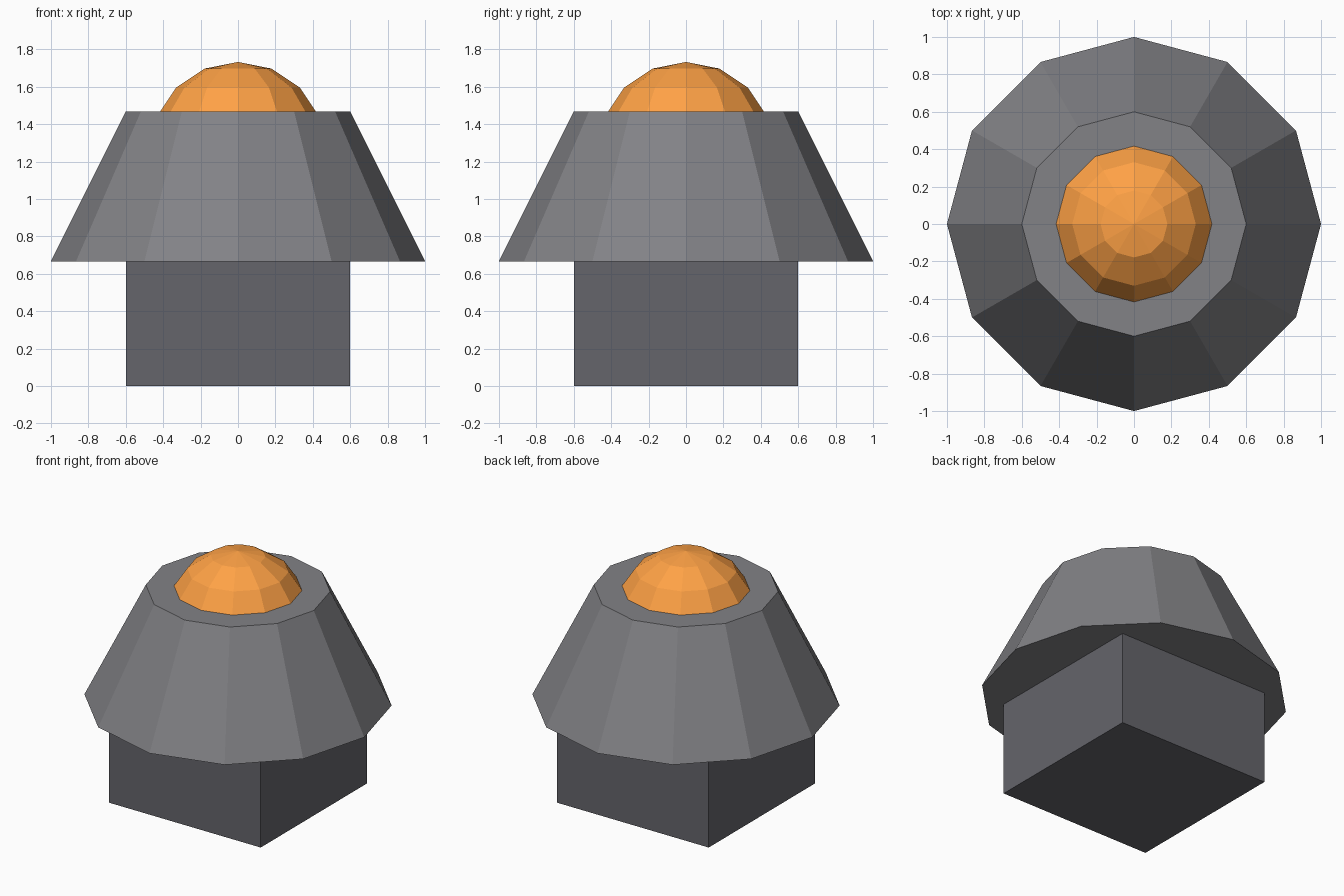
import bpy

if "Cube" in bpy.data.objects:
    bpy.data.objects.remove(bpy.data.objects["Cube"])

SIDES = 12
BASE_H = 0.667
SHADE_H = 0.8
TOP = 1.733
BULB_R = 0.467


def finish(name, color):
    obj = bpy.context.object
    obj.name = name
    mat = bpy.data.materials.new(name + "_color")
    mat.diffuse_color = (*color, 1)
    mat.use_nodes = True
    mat.node_tree.nodes["Principled BSDF"].inputs["Base Color"].default_value = mat.diffuse_color
    obj.data.materials.append(mat)
    return obj


# Square base block, dark grey
bpy.ops.mesh.primitive_cube_add(size=1, location=(0, 0, BASE_H / 2))
base = finish("base_block", (0.13, 0.13, 0.147))
base.scale = (1.2, 1.2, BASE_H)
bpy.ops.object.transform_apply(location=False, rotation=False, scale=True)

# Tapered twelve-sided housing, mid grey
bpy.ops.mesh.primitive_cone_add(vertices=SIDES, radius1=1.0, radius2=0.6,
                                depth=SHADE_H, location=(0, 0, BASE_H + SHADE_H / 2))
finish("tapered_housing", (0.225, 0.225, 0.24))

# Orange dome: low-poly ball sunk into the housing
bpy.ops.mesh.primitive_uv_sphere_add(segments=SIDES, ring_count=8, radius=BULB_R,
                                     location=(0, 0, TOP - BULB_R))
finish("dome_light", (1.0, 0.36, 0.06))
